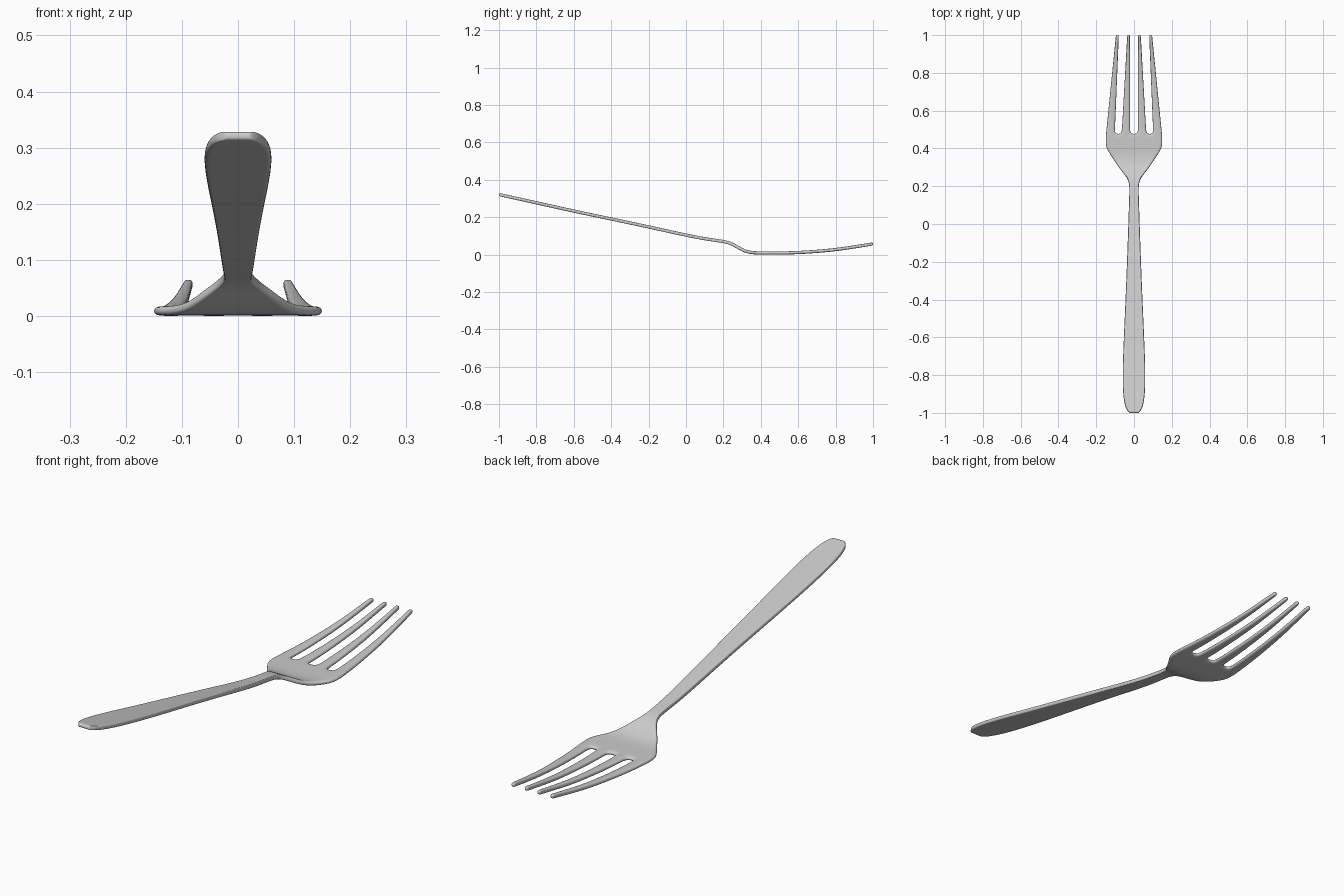
import bpy
import bmesh

THICK = 0.017
SLOT_Y = 0.477

# Handle and shoulder outline: (y, half width)
outline = [(-1.001, 0.022), (-0.988, 0.037), (-0.96, 0.049), (-0.91, 0.057),
           (-0.84, 0.0605), (-0.74, 0.0595), (-0.6, 0.054), (-0.4, 0.045),
           (-0.2, 0.037), (0.0, 0.030), (0.1, 0.027), (0.17, 0.0245),
           (0.21, 0.025), (0.24, 0.034), (0.265, 0.052), (0.29, 0.073),
           (0.32, 0.094), (0.355, 0.117), (0.39, 0.141), (0.415, 0.150),
           (0.445, 0.151), (SLOT_Y, 0.149)]
tine_rows = [0.51, 0.57, 0.65, 0.73, 0.81, 0.89, 0.95, 0.985, 1.001]

# Side profile of the centre surface: (y, z)
side = [(-1.001, 0.322), (-0.6, 0.233), (-0.2, 0.149), (0.0, 0.104),
        (0.1, 0.085), (0.17, 0.075), (0.21, 0.069), (0.24, 0.060),
        (0.265, 0.047), (0.29, 0.032), (0.32, 0.017), (0.355, 0.0105),
        (0.39, 0.0092), (0.5, 0.0088), (0.57, 0.010), (0.65, 0.014),
        (0.73, 0.020), (0.81, 0.028), (0.89, 0.040), (1.001, 0.058)]

# Tine edges and middles on one side, at the slot end and at the tip
base = [0.020, 0.043, 0.066, 0.101, 0.125, 0.149]
tip = [0.021, 0.0285, 0.036, 0.080, 0.088, 0.096]


def mirrored(xs):
    return [-x for x in reversed(xs)] + list(xs)


def height(y):
    for (y0, z0), (y1, z1) in zip(side, side[1:]):
        if y <= y1:
            return z0 + (z1 - z0) * (y - y0) / (y1 - y0)
    return side[-1][1]


rows = [(y, mirrored([b * w / base[-1] for b in base])) for y, w in outline]
for y in tine_rows:
    t = (y - SLOT_Y) / (1 - SLOT_Y)
    rows.append((y, mirrored([b + (e - b) * t for b, e in zip(base, tip)])))

# Flat sheet with three open slots between the four tines
bm = bmesh.new()
grid = [[bm.verts.new((x, y, height(y))) for x in xs] for y, xs in rows]
for r in range(len(grid) - 1):
    for c in range(11):
        if r >= len(outline) - 1 and c % 3 == 2:
            continue
        bm.faces.new((grid[r][c], grid[r][c + 1],
                      grid[r + 1][c + 1], grid[r + 1][c]))
mesh = bpy.data.meshes.new("fork")
bm.to_mesh(mesh)
bm.free()
for p in mesh.polygons:
    p.use_smooth = True
fork = bpy.data.objects.new("fork", mesh)
bpy.context.collection.objects.link(fork)

# Thickness and rounded edges
solid = fork.modifiers.new("thickness", 'SOLIDIFY')
solid.thickness = THICK
solid.offset = 0
solid.use_even_offset = True
sub = fork.modifiers.new("rounding", 'SUBSURF')
sub.levels = 2
sub.render_levels = 2
